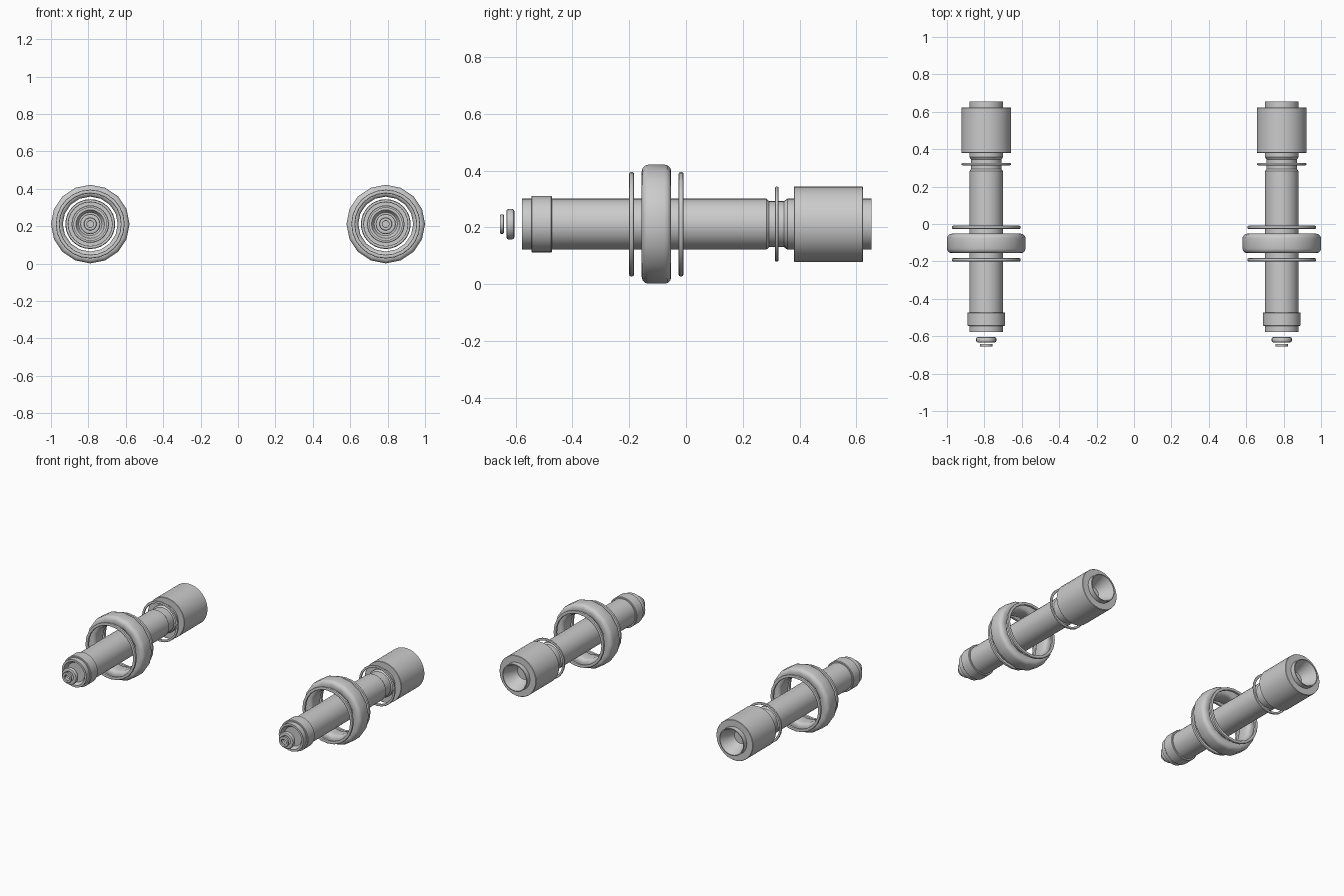
import bpy, bmesh, math

if "Cube" in bpy.data.objects:
    bpy.data.objects.remove(bpy.data.objects["Cube"])

CX, CZ = 0.79, 0.211


def revolve(name, profile, sides, closed=True):
    """Spin a (y, radius) profile around the y axis; place a left and right copy."""
    bm = bmesh.new()
    rings = []
    for i in range(sides):
        a = 2 * math.pi * i / sides
        rings.append([bm.verts.new((r * math.cos(a), y, r * math.sin(a))) for y, r in profile])
    n = len(profile)
    for i in range(sides):
        p, q = rings[i], rings[(i + 1) % sides]
        for j in range(n if closed else n - 1):
            k = (j + 1) % n
            bm.faces.new((p[j], p[k], q[k], q[j]))
    bmesh.ops.remove_doubles(bm, verts=bm.verts, dist=1e-5)
    bmesh.ops.recalc_face_normals(bm, faces=bm.faces)
    me = bpy.data.meshes.new(name)
    bm.to_mesh(me)
    bm.free()
    for side, x in (("left", -CX), ("right", CX)):
        ob = bpy.data.objects.new(f"{name}_{side}", me)
        ob.location = (x, 0, CZ)
        bpy.context.collection.objects.link(ob)
    bpy.ops.object.select_all(action='DESELECT')
    ob.select_set(True)
    bpy.context.view_layer.objects.active = ob
    bpy.ops.object.shade_smooth_by_angle(angle=math.radians(35))


def ring(name, y0, y1, r_in, r_out, bevel, sides, steps=2):
    """Ring with a rounded rectangular section."""
    pts = []
    corners = ((y1 - bevel, r_out - bevel, 0), (y0 + bevel, r_out - bevel, 90),
               (y0 + bevel, r_in + bevel, 180), (y1 - bevel, r_in + bevel, 270))
    for cy, cr, start in corners:
        for s in range(steps + 1):
            a = math.radians(start + 90 * s / steps)
            pts.append((cy + bevel * math.cos(a), cr + bevel * math.sin(a)))
    revolve(name, pts, sides)


# main tube with stepped front recess, rear neck groove and eyepiece funnel
revolve("main_tube", [
    (-0.555, 0), (-0.555, 0.062), (-0.566, 0.07), (-0.577, 0.076), (-0.577, 0.0895),
    (0.283, 0.0895), (0.293, 0.081), (0.345, 0.081), (0.357, 0.0895),
    (0.654, 0.0895), (0.654, 0.084), (0.56, 0.045), (0.56, 0)], 32, closed=False)

# collar near the front end
ring("front_collar", -0.545, -0.472, 0.086, 0.10, 0.003, 32, 1)

# small floating lens rings in front
ring("front_ring_small", -0.656, -0.641, 0.017, 0.034, 0.005, 20)
ring("front_ring_large", -0.633, -0.605, 0.030, 0.054, 0.008, 20)

# big middle ring with a thin ring on each side
ring("middle_ring", -0.156, -0.052, 0.147, 0.21, 0.024, 16, 3)
ring("thin_ring_front", -0.200, -0.183, 0.164, 0.184, 0.006, 24)
ring("thin_ring_rear", -0.026, -0.009, 0.164, 0.184, 0.006, 24)

# thin ring over the neck groove
ring("neck_ring", 0.314, 0.326, 0.117, 0.132, 0.004, 24)

# wide rear barrel
ring("rear_barrel", 0.38, 0.623, 0.086, 0.133, 0.002, 32, 1)
